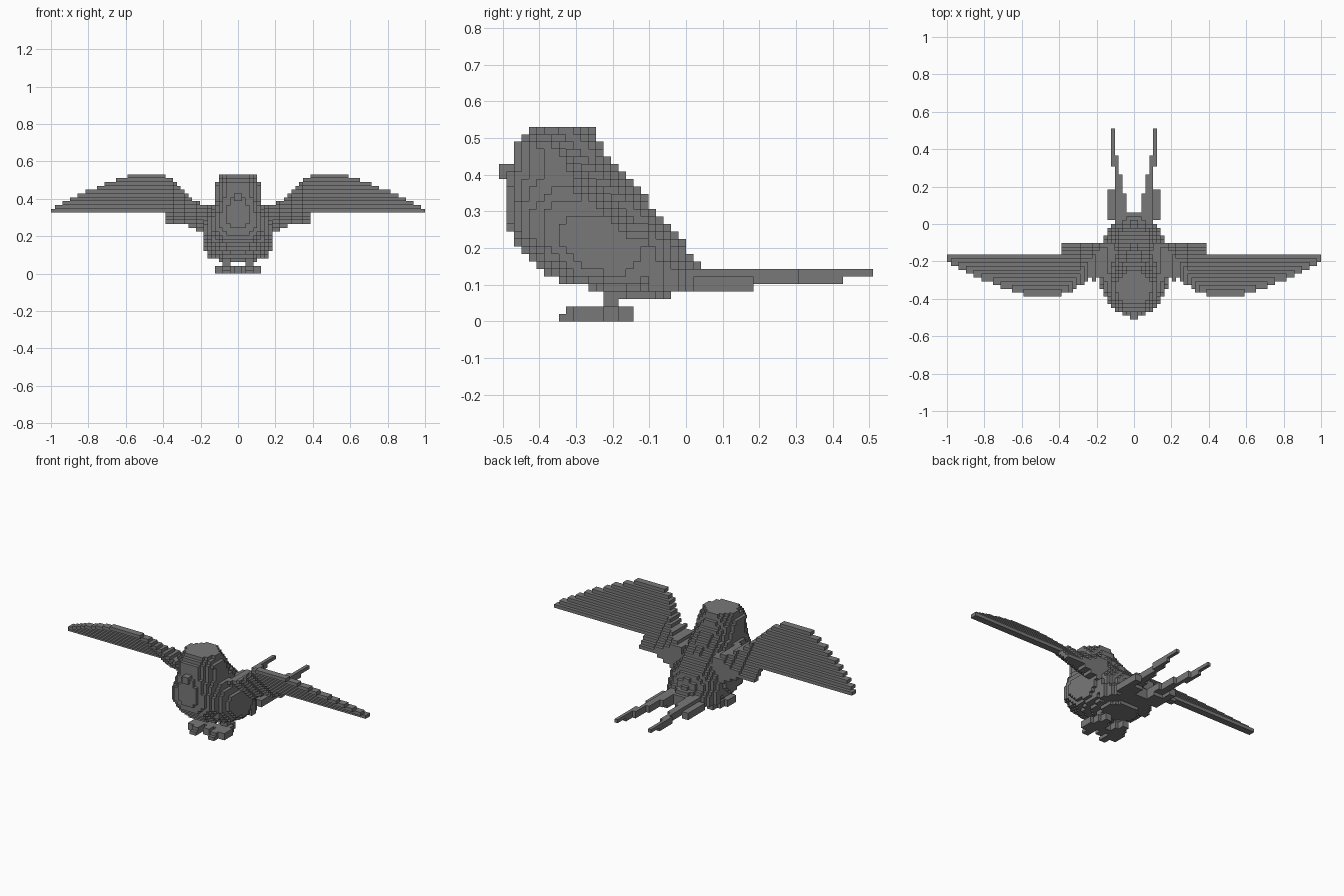
import bpy, bmesh, math

cube = bpy.data.objects.get("Cube")
if cube:
    bpy.data.objects.remove(cube, do_unlink=True)

V = 2 / 98                      # edge of one block
NX, NY, NZ = 49, 25, 26         # half width, half length, height in blocks

grey = bpy.data.materials.new("plumage grey")
grey.use_nodes = True
COLOUR = (0.19, 0.19, 0.19, 1)
grey.diffuse_color = COLOUR
grey.node_tree.nodes["Principled BSDF"].inputs["Base Color"].default_value = COLOUR


def along(t, points):
    """Straight-line interpolation through (position, value) pairs."""
    if t <= points[0][0]:
        return points[0][1]
    for (a, p), (b, q) in zip(points, points[1:]):
        if t <= b:
            return p + (q - p) * (t - a) / (b - a)
    return points[-1][1]


def blocks(name, inside, sides=(1, -1)):
    """Build the outer skin of all blocks whose centre lies inside the shape."""
    cells = set()
    for i in range(NX):
        for j in range(-NY, NY):
            for k in range(NZ):
                if inside((i + .5) * V, (j + .5) * V, (k + .5) * V):
                    for s in sides:
                        cells.add((i if s > 0 else -i - 1, j, k))
    bm = bmesh.new()
    corners = {}

    def corner(c):
        if c not in corners:
            corners[c] = bm.verts.new([n * V for n in c])
        return corners[c]

    for cell in cells:
        for axis in range(3):
            for step in (0, 1):
                near = list(cell)
                near[axis] += 2 * step - 1
                if tuple(near) in cells:
                    continue
                loop = []
                for u, w in ((0, 0), (1, 0), (1, 1), (0, 1)):
                    c = list(cell)
                    c[axis] += step
                    c[(axis + 1) % 3] += u
                    c[(axis + 2) % 3] += w
                    loop.append(corner(tuple(c)))
                bm.faces.new(loop if step else loop[::-1])
    mesh = bpy.data.meshes.new(name)
    bm.to_mesh(mesh)
    bm.free()
    mesh.materials.append(grey)
    obj = bpy.data.objects.new(name, mesh)
    bpy.context.collection.objects.link(obj)


# Head and body: a stack of rounded slices
FRONT = [(.075, -.21), (.095, -.285), (.115, -.35), (.135, -.39), (.19, -.45),
         (.23, -.475), (.27, -.49), (.38, -.49), (.41, -.48), (.48, -.47), (.52, -.43)]
BACK = [(.075, -.04), (.11, .0), (.2, .0), (.26, -.04), (.34, -.115),
        (.4, -.17), (.46, -.215), (.52, -.25)]
WIDTH = [(.075, .1), (.095, .14), (.13, .175), (.17, .187), (.23, .19),
         (.3, .172), (.35, .14), (.39, .122), (.49, .12), (.52, .095)]


def body(x, y, z):
    if z < .065:
        return False
    a, b = along(z, FRONT), along(z, BACK)
    depth = abs(y - (a + b) / 2) / ((b - a) / 2)
    return depth ** 2.2 + (x / along(z, WIDTH)) ** 2.2 < 1


# Rump: tapering wedge that carries the tail
def rump(x, y, z):
    width = along(y, [(-.1, .17), (-.04, .14), (.03, .1), (.07, .05)])
    top = along(y, [(-.1, .24), (0, .185), (.06, .15)])
    return -.1 < y < .065 and x < width and .085 < z < top - x * .4


# Wings: a sheet leaning forward, with an arched leading edge
TOP = [(.1, .35), (.18, .365), (.24, .39), (.3, .455), (.35, .5), (.4, .53),
       (.55, .53), (.62, .51), (.74, .47), (.87, .41), (.95, .37), (1, .34)]
BOTTOM = [(.15, .19), (.2, .225), (.25, .25), (.3, .27), (.39, .27)]


def wing(x, y, z):
    if x < .1 or not -.385 < y < -.1:
        return False
    low = along(x, BOTTOM) if x < .39 else .325
    thick = .022 + max(0, .34 - x) * .35
    return low < z < along(x, TOP) and abs(y + z - .145) < thick


# Tail: two slender streamers with a short outer feather each
def streamer(x, y, z):
    inner = along(y, [(.03, .03), (.1, .04), (.2, .06), (.33, .08), (.4, .1)])
    outer = along(y, [(.03, .1), (.2, .1), (.32, .115), (.5, .123)])
    low = .085 if y < .12 else .105 if y < .425 else .125
    main = .02 < y and inner < x < outer and low < z < .145
    feather = .03 < y < .19 and .1 < x < .143 and .085 < z < .125
    return main or feather


def leg(x, y, z):
    return .04 < x < .082 and -.225 < y < -.185 and .04 < z < .1


# Feet: a pad, three front toes and a back toe
def foot(x, y, z):
    if z > .041:
        return False
    pad = .02 < x < .1 and -.265 < y < -.185
    back_toe = .04 < x < .082 and -.225 < y < -.143
    middle_toe = .04 < x < .082 and (-.35 if z < .02 else -.33) < y < -.225
    side_toe = (x < .025 or .08 < x < .123) and -.31 < y < -.225
    return pad or back_toe or middle_toe or side_toe


def beak(x, y, z):
    return x < .021 and y < -.47 and .39 < z < .43


for name, shape in (("body", body), ("rump", rump), ("beak", beak)):
    blocks(name, shape)
for side, s in (("left", 1), ("right", -1)):
    for name, shape in (("wing", wing), ("tail_streamer", streamer),
                        ("leg", leg), ("foot", foot)):
        blocks(f"{side}_{name}", shape, (s,))
